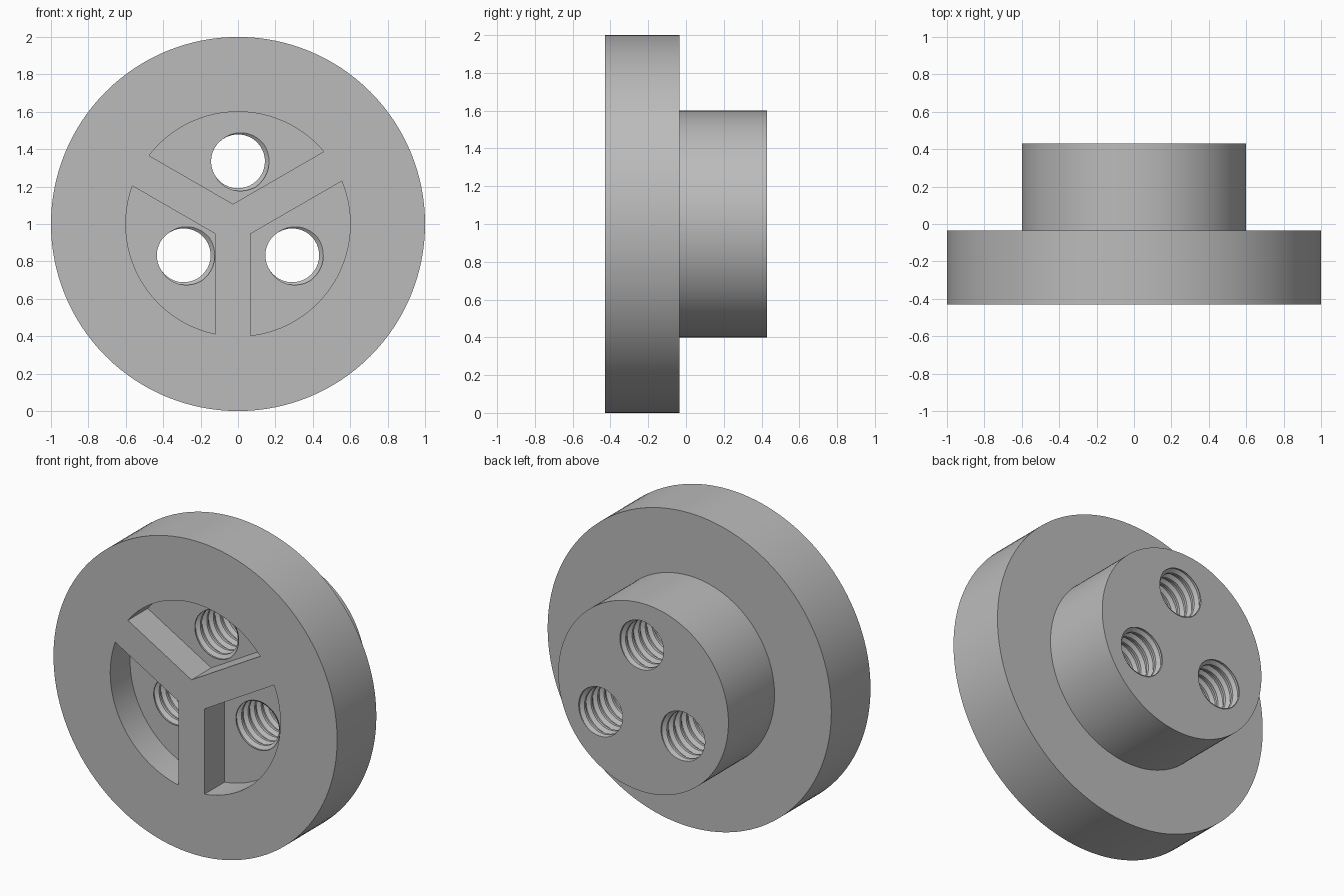
import bpy, bmesh, math
from mathutils import Vector

old = bpy.data.objects.get("Cube")
if old:
    bpy.data.objects.remove(old, do_unlink=True)

FRONT, STEP, BACK, FLOOR = -0.43, -0.035, 0.43, -0.23
BOSS_R, SIDES = 0.6, 128

grey = bpy.data.materials.new("plain_grey")
grey.use_nodes = True
colour = (0.5, 0.5, 0.5, 1)
grey.diffuse_color = colour
grey.node_tree.nodes["Principled BSDF"].inputs["Base Color"].default_value = colour


def make_object(name, bm):
    bmesh.ops.recalc_face_normals(bm, faces=bm.faces)
    mesh = bpy.data.meshes.new(name)
    bm.to_mesh(mesh)
    bm.free()
    mesh.materials.append(grey)
    obj = bpy.data.objects.new(name, mesh)
    bpy.context.collection.objects.link(obj)
    return obj


def direction(angle):
    return Vector((math.cos(angle), math.sin(angle)))


def stepped_disc():
    # Wide disc with a narrower boss behind it, as stacked rings
    bm = bmesh.new()
    rings = []
    for r, y in ((1, FRONT), (1, STEP), (BOSS_R, STEP), (BOSS_R, BACK)):
        points = [direction(math.tau * i / SIDES) * r for i in range(SIDES)]
        rings.append([bm.verts.new((p.x, y, 1 + p.y)) for p in points])
    for a, b in zip(rings, rings[1:]):
        for i in range(SIDES):
            k = (i + 1) % SIDES
            bm.faces.new((a[i], a[k], b[k], b[i]))
    bm.faces.new(rings[0])
    bm.faces.new(rings[-1])
    return make_object("flanged_hub", bm)


def pocket_cutter(mid):
    # Sector between two ribs, bounded by the boss radius
    apex = Vector((-0.027, 0)) + direction(mid) * 0.107
    ends = []
    for side in (-1, 1):
        d = direction(mid + side * math.pi / 3)
        t = -apex.dot(d) + math.sqrt(apex.dot(d) ** 2 + BOSS_R ** 2 - apex.length_squared)
        p = apex + d * t
        ends.append((math.atan2(p.y, p.x) - mid + math.pi) % math.tau - math.pi + mid)
    steps = 40
    outline = [apex] + [direction(ends[0] + (ends[1] - ends[0]) * i / steps) * BOSS_R
                        for i in range(steps + 1)]
    bm = bmesh.new()
    face = bm.faces.new([bm.verts.new((p.x, FRONT - 0.1, 1 + p.y)) for p in outline])
    out = bmesh.ops.extrude_face_region(bm, geom=[face])
    verts = [g for g in out["geom"] if isinstance(g, bmesh.types.BMVert)]
    bmesh.ops.translate(bm, verts=verts, vec=(0, FLOOR - FRONT + 0.1, 0))
    return make_object("pocket_cutter", bm)


def thread_cutter(mid):
    # Solid screw: columns of profile points that rise by one pitch per turn
    centre = direction(mid) * 0.335
    profile = (0.144, 0.144, 0.166, 0.166)
    pitch, n, j_turn = 0.066, 40, len(profile)
    top = j_turn * 14
    start = FLOOR - 2.1 * pitch
    phase = math.radians(160)
    bm = bmesh.new()
    cols = []
    for i in range(n):
        d = direction(phase - math.tau * i / n)
        col = []
        for j in range(top + 1):
            p = centre + d * profile[j % j_turn]
            y = start + pitch * (i / n + j / j_turn)
            col.append(bm.verts.new((p.x, y, 1 + p.y)))
        cols.append(col)
    for i in range(n):
        shift = j_turn if i == n - 1 else 0
        a, b = cols[i], cols[(i + 1) % n]
        for j in range(top - shift):
            bm.faces.new((a[j], b[j + shift], b[j + shift + 1], a[j + 1]))
    # Close both open ends with fans
    for y in (start, start + pitch * (top / j_turn + 1)):
        tip = bm.verts.new((centre.x, y, 1 + centre.y))
        low = y == start
        for e in [e for e in bm.edges if e.is_boundary and tip not in e.verts]:
            if (e.verts[0].co.y < 0) == low:
                bm.faces.new((e.verts[0], e.verts[1], tip))
    bmesh.ops.triangulate(bm, faces=bm.faces)
    return make_object("thread_cutter", bm)


hub = stepped_disc()
bpy.context.view_layer.objects.active = hub
hub.select_set(True)

# Cut three pockets in the front and a threaded hole through each
for make_cutter in (pocket_cutter, thread_cutter):
    for k in range(3):
        cutter = make_cutter(math.pi / 2 + math.tau * k / 3)
        cutter.hide_render = True
        cut = hub.modifiers.new("cut", "BOOLEAN")
        cut.operation, cut.solver, cut.object = "DIFFERENCE", "EXACT", cutter
        bpy.ops.object.modifier_apply(modifier=cut.name)
        bpy.data.objects.remove(cutter, do_unlink=True)

bpy.ops.object.shade_smooth_by_angle(angle=math.radians(30))
